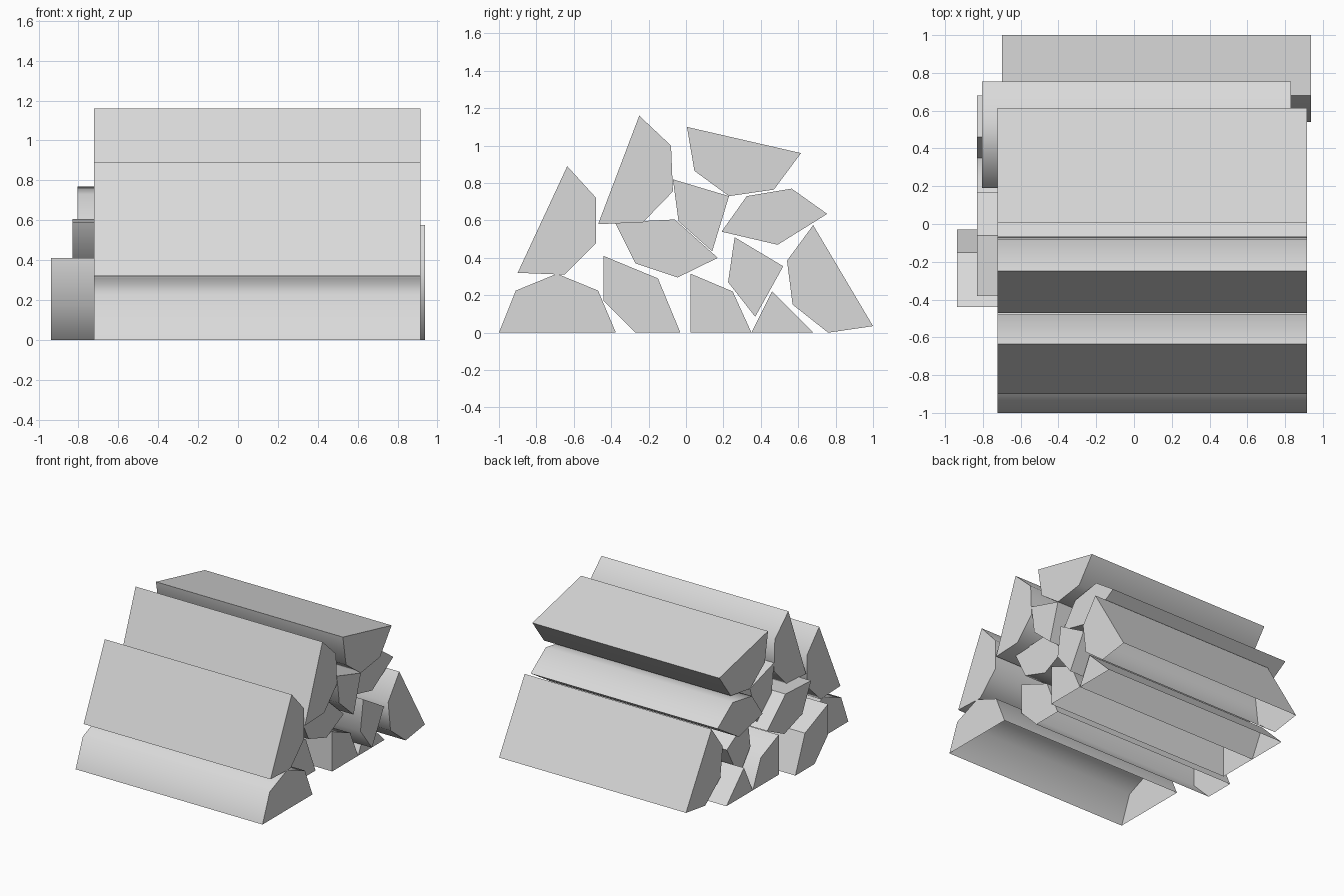
import bpy
import bmesh
import math

cube = bpy.data.objects.get("Cube")
if cube:
    bpy.data.objects.remove(cube, do_unlink=True)

# One plain grey for the whole stack
grey = bpy.data.materials.new("pale grey")
grey.use_nodes = True
grey_colour = (0.7, 0.7, 0.7, 1)
grey.diffuse_color = grey_colour
for node in grey.node_tree.nodes:
    if node.type == "BSDF_PRINCIPLED":
        node.inputs["Base Color"].default_value = grey_colour

LOG_LENGTH = 1.637
FLUSH = -0.722
GROUND_GAP = 0.03


def split_log(name, profile, start=FLUSH):
    """Extrude a (y, z) cross-section along x; it begins at the split edge."""
    bm = bmesh.new()
    cap = bm.faces.new([bm.verts.new((start, y, z)) for y, z in profile])
    extruded = bmesh.ops.extrude_face_region(bm, geom=[cap], use_keep_orig=True)
    moved = [g for g in extruded["geom"] if isinstance(g, bmesh.types.BMVert)]
    bmesh.ops.translate(bm, verts=moved, vec=(LOG_LENGTH, 0, 0))
    bmesh.ops.recalc_face_normals(bm, faces=bm.faces[:])

    # Crisp edge where the two split faces meet
    split_y, split_z = profile[0]
    for edge in bm.edges:
        if all(math.dist(v.co.yz, (split_y, split_z)) < 1e-4 for v in edge.verts):
            edge.smooth = False

    # Logs are open where they rest on the ground
    resting = [f for f in bm.faces if f.calc_center_median().z < GROUND_GAP]
    bmesh.ops.delete(bm, geom=resting, context="FACES")

    mesh = bpy.data.meshes.new(name)
    bm.to_mesh(mesh)
    bm.free()
    mesh.materials.append(grey)
    log = bpy.data.objects.new(name, mesh)
    bpy.context.collection.objects.link(log)
    return log


# Bottom row, front to back
logs = [
    split_log("bottom_front_log",
              [(-1, 0), (-.91, .225), (-.69, .315), (-.47, .225), (-.375, 0)]),
    split_log("bottom_second_log",
              [(-.15, .29), (-.03, 0), (-.27, 0), (-.44, .17), (-.44, .41)],
              start=-0.937),
    split_log("bottom_third_log",
              [(.025, 0), (.025, .315), (.25, .22), (.35, 0)],
              start=-0.83),
    split_log("bottom_wedge_log",
              [(.68, 0), (.35, 0), (.46, .22)],
              start=-0.83),
    split_log("bottom_back_log",
              [(.68, .575), (1, .035), (.76, 0), (.57, .15), (.54, .385)],
              start=-0.7),
]

# Middle layer
logs += [
    split_log("middle_front_log",
              [(-.9, .32), (-.635, .89), (-.48, .72), (-.48, .48), (-.65, .31)]),
    split_log("middle_core_log",
              [(-.06, .605), (.17, .4), (-.045, .295), (-.27, .37), (-.38, .59)],
              start=-0.83),
    split_log("middle_small_log",
              [(.26, .51), (.52, .355), (.37, .085), (.225, .27)]),
    split_log("middle_back_log",
              [(.49, .47), (.19, .54), (.325, .73), (.565, .77), (.755, .635)],
              start=-0.805),
]

# Top layer
logs += [
    split_log("top_front_log",
              [(-.47, .58), (-.25, 1.16), (-.08, 1), (-.07, .755), (-.23, .59)]),
    split_log("top_core_log",
              [(.23, .73), (.14, .435), (-.04, .595), (-.07, .82)]),
    split_log("top_back_log",
              [(.005, 1.1), (.615, .96), (.47, .765), (.23, .73), (.045, .865)]),
]

# Rounded bark shading, crisp split corners and ends
bpy.ops.object.select_all(action="DESELECT")
for log in logs:
    log.select_set(True)
bpy.context.view_layer.objects.active = logs[0]
bpy.ops.object.shade_smooth_by_angle(angle=math.radians(60), keep_sharp_edges=True)
